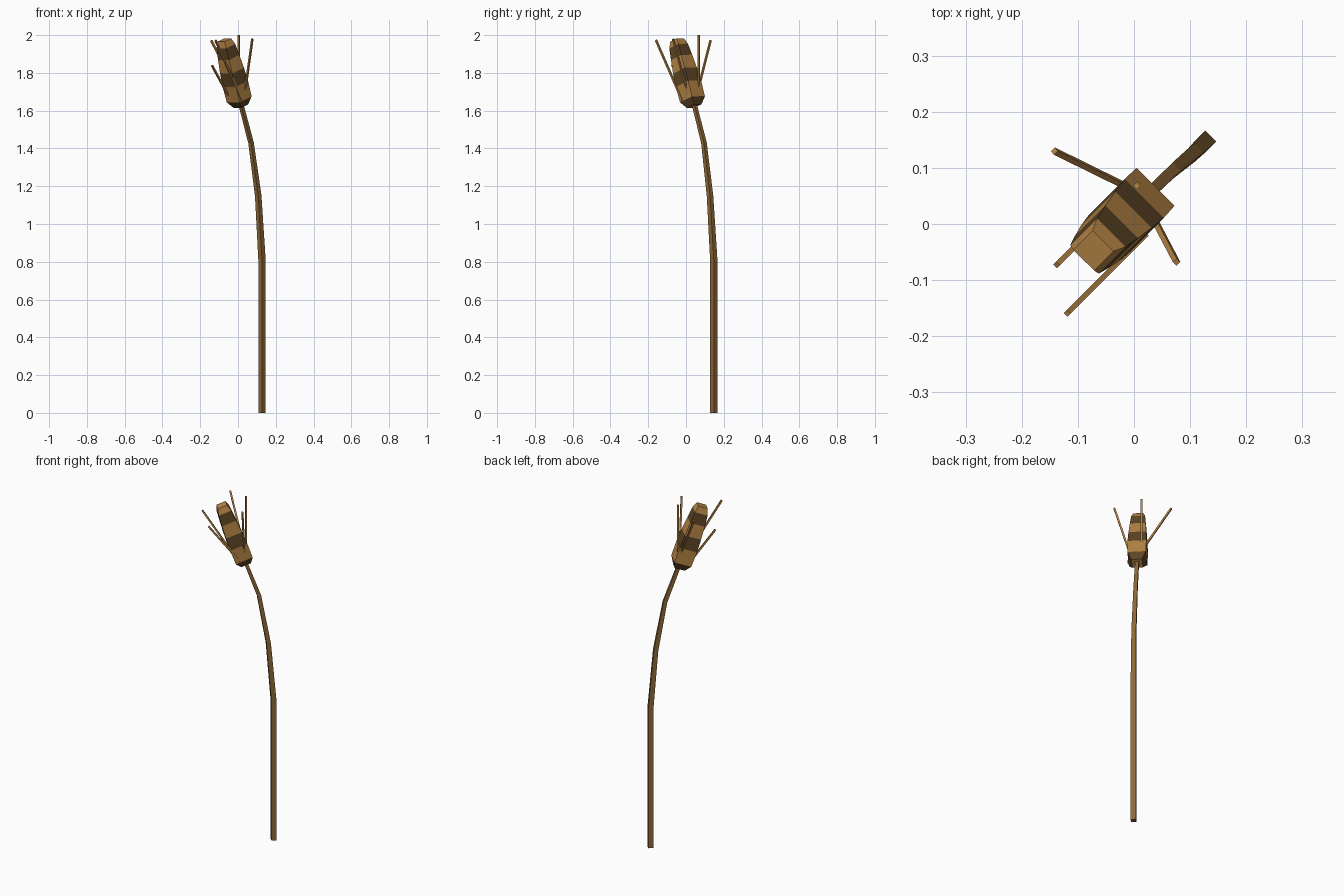
import bpy, bmesh
from mathutils import Vector

if "Cube" in bpy.data.objects:
    bpy.data.objects.remove(bpy.data.objects["Cube"])


def material(name, rgb):
    m = bpy.data.materials.new(name)
    m.diffuse_color = (*rgb, 1)
    m.use_nodes = True
    m.node_tree.nodes["Principled BSDF"].inputs["Base Color"].default_value = m.diffuse_color
    return m


STEM = material("stem_brown", (0.27, 0.14, 0.04))
LIGHT = material("light_grain", (0.46, 0.23, 0.06))
DARK = material("dark_grain", (0.11, 0.06, 0.018))
U = Vector((-1, -1, 0)).normalized()   # direction the plant leans
V = Vector((1, -1, 0)).normalized()    # sideways


def loft(name, rings, mats, bands=None):
    """Square sections joined into a closed tube; ring = (centre, half_side, axis)."""
    bm = bmesh.new()
    loops = []
    for centre, h, axis in rings:
        axis = Vector(axis).normalized()
        side = (V - axis * V.dot(axis)).normalized()
        out = side.cross(axis)
        loops.append([bm.verts.new(Vector(centre) + side * a * h + out * b * h)
                      for a, b in ((1, 1), (-1, 1), (-1, -1), (1, -1))])
    for i, (lo, hi) in enumerate(zip(loops, loops[1:])):
        for k in range(4):
            n = (k + 1) % 4
            f = bm.faces.new((lo[k], lo[n], hi[n], hi[k]))
            f.material_index = bands[i] if bands else 0
    bm.faces.new(loops[0][::-1])
    bm.faces.new(loops[-1])
    bmesh.ops.recalc_face_normals(bm, faces=bm.faces)
    me = bpy.data.meshes.new(name)
    bm.to_mesh(me)
    bm.free()
    for m in mats:
        me.materials.append(m)
    ob = bpy.data.objects.new(name, me)
    bpy.context.collection.objects.link(ob)
    return ob


# Bending stalk
loft("stalk", [
    ((0.127, 0.147, 0), 0.0138, (0, 0, 1)),
    ((0.127, 0.147, 0.81), 0.0138, (0, 0, 1)),
    ((0.107, 0.127, 1.15), 0.0122, (-0.09, -0.09, 1)),
    ((0.069, 0.095, 1.43), 0.0105, (-0.18, -0.18, 1)),
    ((0.014, 0.042, 1.64), 0.0095, (-0.25, -0.25, 1)),
], [STEM])

# Leaning banded ear
base = Vector((0.005, 0.033, 1.665))
lean = Vector((-0.25, -0.26, 1))
profile = [(1.624, 0.028), (1.660, 0.048), (1.742, 0.049), (1.812, 0.046),
           (1.882, 0.041), (1.942, 0.036), (1.974, 0.026)]
loft("ear", [(base + lean * (z - base.z), h, lean) for z, h in profile],
     [LIGHT, DARK], [1, 0, 1, 0, 1, 0])

# Thin bristles around the ear
bristles = [
    ((-0.010, 0.065, 1.715), (-0.142, 0.130, 1.972)),
    ((0.034, 0.012, 1.680), (0.076, -0.068, 1.980)),
    ((0.020, -0.020, 1.655), (-0.119, -0.159, 1.973)),
    ((-0.040, 0.025, 1.660), (-0.138, -0.073, 1.840)),
    ((0.005, 0.068, 1.690), (0.005, 0.068, 2.000)),
]
for i, (a, b) in enumerate(bristles, 1):
    axis = Vector(b) - Vector(a)
    loft(f"bristle_{i}", [(a, 0.0048, axis), (b, 0.0048, axis)], [LIGHT])
